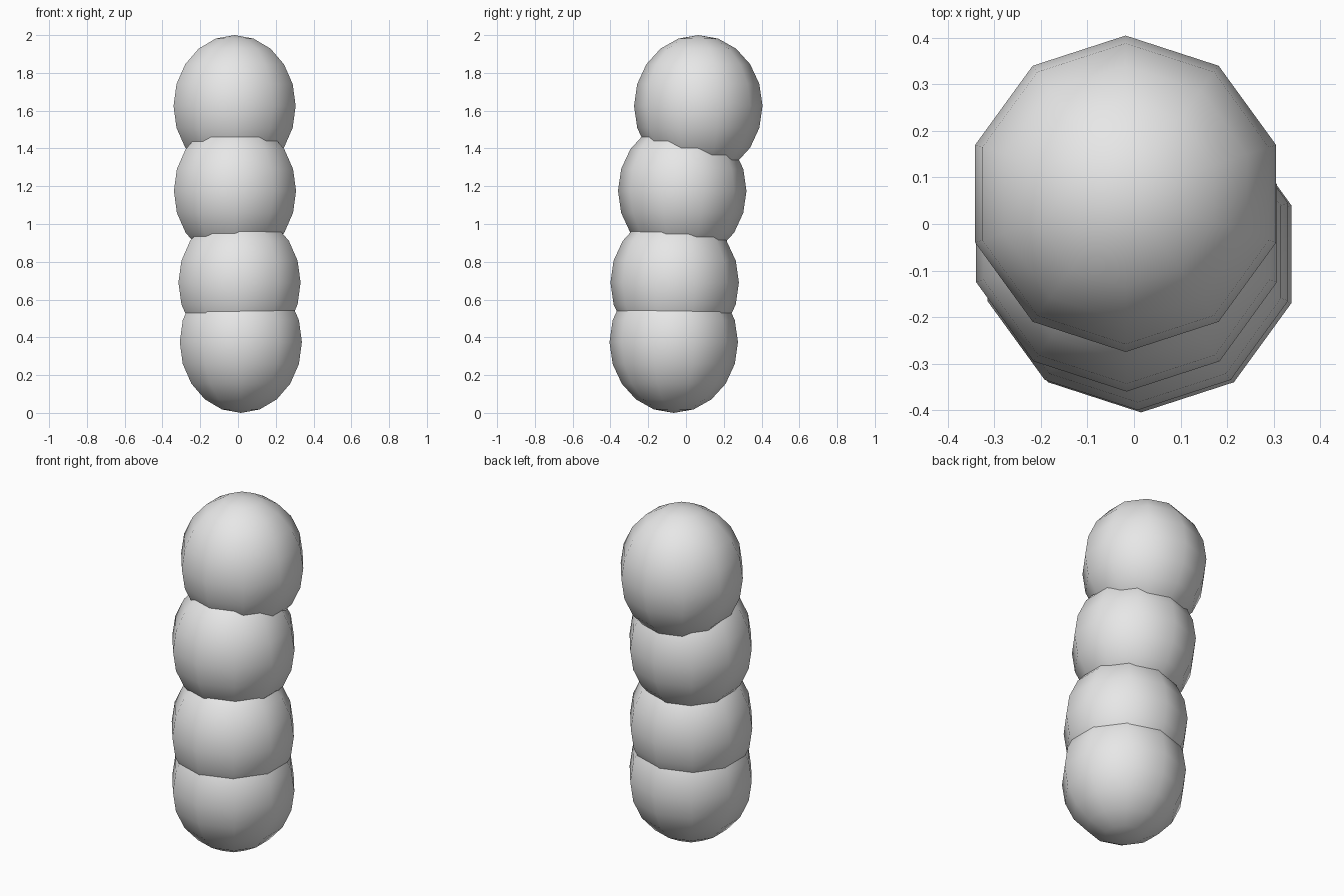
import bpy
import bmesh
from mathutils import Matrix, Vector

cube = bpy.data.objects.get("Cube")
if cube:
    bpy.data.objects.remove(cube, do_unlink=True)

# One plain grey for the whole stack
grey = bpy.data.materials.new("light_grey")
grey.use_nodes = True
colour = (0.8, 0.8, 0.8, 1.0)
grey.diffuse_color = colour
grey.node_tree.nodes["Principled BSDF"].inputs["Base Color"].default_value = colour

RADIUS = 0.34
HALF_HEIGHT = 0.375


def add_ball(name, centre):
    """Ten-sided, slightly tall ball with smooth shading."""
    bm = bmesh.new()
    bmesh.ops.create_uvsphere(bm, u_segments=10, v_segments=10, radius=1.0)
    bmesh.ops.transform(bm, verts=bm.verts,
                        matrix=Matrix.Diagonal((RADIUS, RADIUS, HALF_HEIGHT, 1.0)))
    for face in bm.faces:
        face.smooth = True
    mesh = bpy.data.meshes.new(name)
    bm.to_mesh(mesh)
    bm.free()
    mesh.materials.append(grey)
    ball = bpy.data.objects.new(name, mesh)
    ball.location = Vector(centre)
    bpy.context.collection.objects.link(ball)
    return ball


# Overlapping balls, stacked with a backward lean
add_ball("bottom_ball", (0.015, -0.065, 0.375))
add_ball("lower_middle_ball", (0.008, -0.06, 0.69))
add_ball("upper_middle_ball", (-0.016, -0.02, 1.175))
add_ball("top_ball", (-0.018, 0.065, 1.625))
